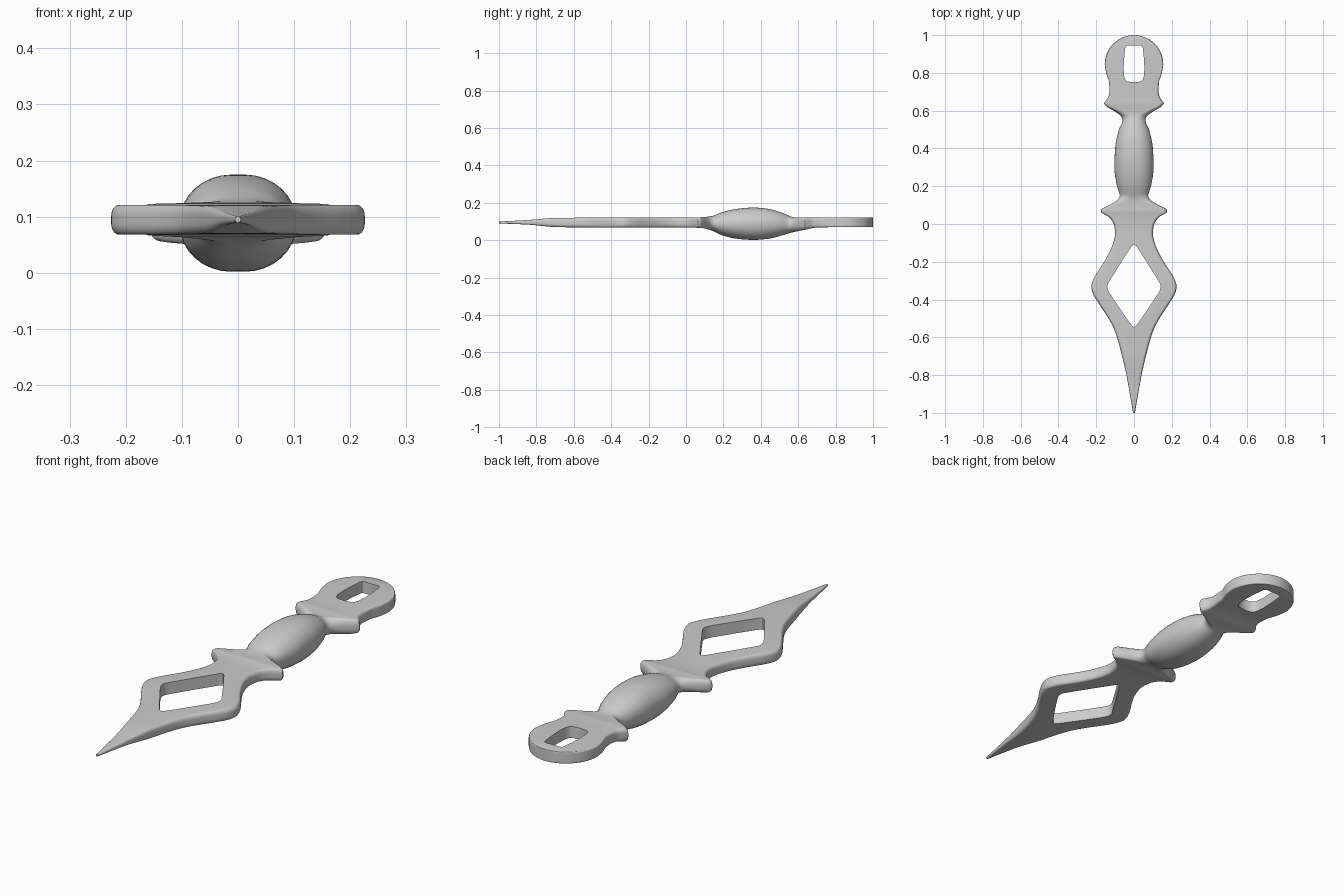
import bpy, bmesh, math

if "Cube" in bpy.data.objects:
    bpy.data.objects.remove(bpy.data.objects["Cube"])

# Half-width of the silhouette along the length: (y, half width)
OUTLINE = [(-1, .005), (-.9, .022), (-.8, .04), (-.7, .063), (-.6, .09), (-.55, .108),
           (-.5, .135), (-.4, .2), (-.36, .221), (-.33, .226), (-.3, .218), (-.2, .158),
           (-.15, .13), (-.1, .11), (-.05, .1), (0, .107), (.04, .137), (.065, .176),
           (.075, .174), (.1, .13), (.13, .085), (.15, .075), (.2, .09), (.3, .104),
           (.4, .1), (.5, .08), (.55, .06), (.57, .068), (.6, .108), (.635, .158),
           (.645, .155), (.67, .137), (.7, .13), (.75, .132), (.8, .148), (.845, .155)]
# Underside, top side, corner rounding in x and z: (y, low, high, rx, rz)
SECTION = [(-1, .09, .1, .004, .004), (-.85, .084, .108, .008, .01), (-.68, .07, .12, .014, .018),
           (-.33, .068, .121, .014, .02), (0, .068, .121, .014, .02), (.08, .066, .123, .02, .024),
           (.13, .055, .128, .06, .033), (.2, .024, .152, .08, .06), (.28, .007, .169, .09, .078),
           (.36, .002, .175, .09, .082), (.44, .008, .168, .085, .076), (.52, .028, .145, .07, .055),
           (.58, .045, .122, .05, .035), (.64, .057, .121, .02, .024), (.7, .068, .121, .012, .016),
           (.8, .07, .122, .006, .008), (1, .07, .122, .005, .007)]


def sample(table, y):
    """Monotone cubic interpolation of every column of a table."""
    y = min(max(y, table[0][0]), table[-1][0])
    i = next(k for k in range(len(table) - 1) if y <= table[k + 1][0])
    h = table[i + 1][0] - table[i][0]
    t = (y - table[i][0]) / h

    def slope(k, c):
        if k in (0, len(table) - 1):
            k = min(k, len(table) - 2)
            return (table[k + 1][c] - table[k][c]) / (table[k + 1][0] - table[k][0])
        a = (table[k][c] - table[k - 1][c]) / (table[k][0] - table[k - 1][0])
        b = (table[k + 1][c] - table[k][c]) / (table[k + 1][0] - table[k][0])
        return 2 * a * b / (a + b) if a * b > 0 else 0

    out = []
    for c in range(1, len(table[0])):
        p, q = table[i][c], table[i + 1][c]
        m, n = slope(i, c) * h, slope(i + 1, c) * h
        out.append(p * (1 + 2 * t) * (1 - t) ** 2 + m * t * (1 - t) ** 2
                   + q * t * t * (3 - 2 * t) - n * t * t * (1 - t))
    return out


def make_object(name, bm):
    bmesh.ops.recalc_face_normals(bm, faces=bm.faces[:])
    mesh = bpy.data.meshes.new(name)
    bm.to_mesh(mesh)
    bm.free()
    obj = bpy.data.objects.new(name, mesh)
    bpy.context.collection.objects.link(obj)
    return obj


def cutter(name, half):
    """Vertical prism from the right half of a mirrored outline."""
    pts = half + [(-x, y) for x, y in reversed(half) if x > 0]
    bm = bmesh.new()
    face = bm.faces.new([bm.verts.new((x, y, -.2)) for x, y in pts])
    ext = bmesh.ops.extrude_face_region(bm, geom=[face])
    bmesh.ops.translate(bm, vec=(0, 0, .6),
                        verts=[v for v in ext['geom'] if isinstance(v, bmesh.types.BMVert)])
    obj = make_object(name, bm)
    obj.hide_render = True
    return obj


# Stations: even spacing plus profile points, then the round pommel end
ys = {round(-1 + .02 * k, 4) for k in range(92)} | {p[0] for p in OUTLINE}
stations = [(y, sample(OUTLINE, y)[0]) for y in sorted(ys) if y <= .845]
R = .155
for k in range(1, 25):
    a = k / 24 * math.radians(89)
    stations.append((.845 + R * math.sin(a), R * math.cos(a)))

# Loft the whole dagger through rounded-rectangle sections
bm = bmesh.new()
rings = []
SEG = 8
for y, w in stations:
    lo, hi, rx, rz = sample(SECTION, y)
    rx, rz = min(rx, w * .92), min(rz, (hi - lo) * .48)
    mid, t = (lo + hi) / 2, (hi - lo) / 2
    ring = []
    for q, (sx, sz) in enumerate([(1, 1), (-1, 1), (-1, -1), (1, -1)]):
        for k in range(SEG + 1):
            a = math.pi / 2 * (q + k / SEG)
            ring.append(bm.verts.new((sx * (w - rx) + rx * math.cos(a), y,
                                      mid + sz * (t - rz) + rz * math.sin(a))))
    rings.append(ring)
for r0, r1 in zip(rings, rings[1:]):
    for i in range(len(r0)):
        j = (i + 1) % len(r0)
        bm.faces.new((r0[i], r0[j], r1[j], r1[i]))
bm.faces.new(rings[0])
bm.faces.new(rings[-1])
dagger = make_object("dagger", bm)

# Pommel slot and diamond blade window
slot = cutter("slot_cutter", [(0, .945), (.035, .945), (.043, .941), (.047, .93), (.053, .87),
                              (.055, .82), (.052, .782), (.046, .764), (.036, .754), (0, .75)])
window = cutter("window_cutter", [(0, -.107), (.012, -.117), (.07, -.206), (.13, -.302),
                                  (.139, -.318), (.142, -.333), (.138, -.348), (.128, -.368),
                                  (.07, -.455), (.012, -.538), (0, -.546)])
bpy.context.view_layer.objects.active = dagger
dagger.select_set(True)
for c in (slot, window):
    mod = dagger.modifiers.new(c.name, 'BOOLEAN')
    mod.operation, mod.solver, mod.object = 'DIFFERENCE', 'EXACT', c
    bpy.ops.object.modifier_apply(modifier=mod.name)
    bpy.data.objects.remove(c)
bpy.ops.object.shade_smooth_by_angle(angle=math.radians(40))
